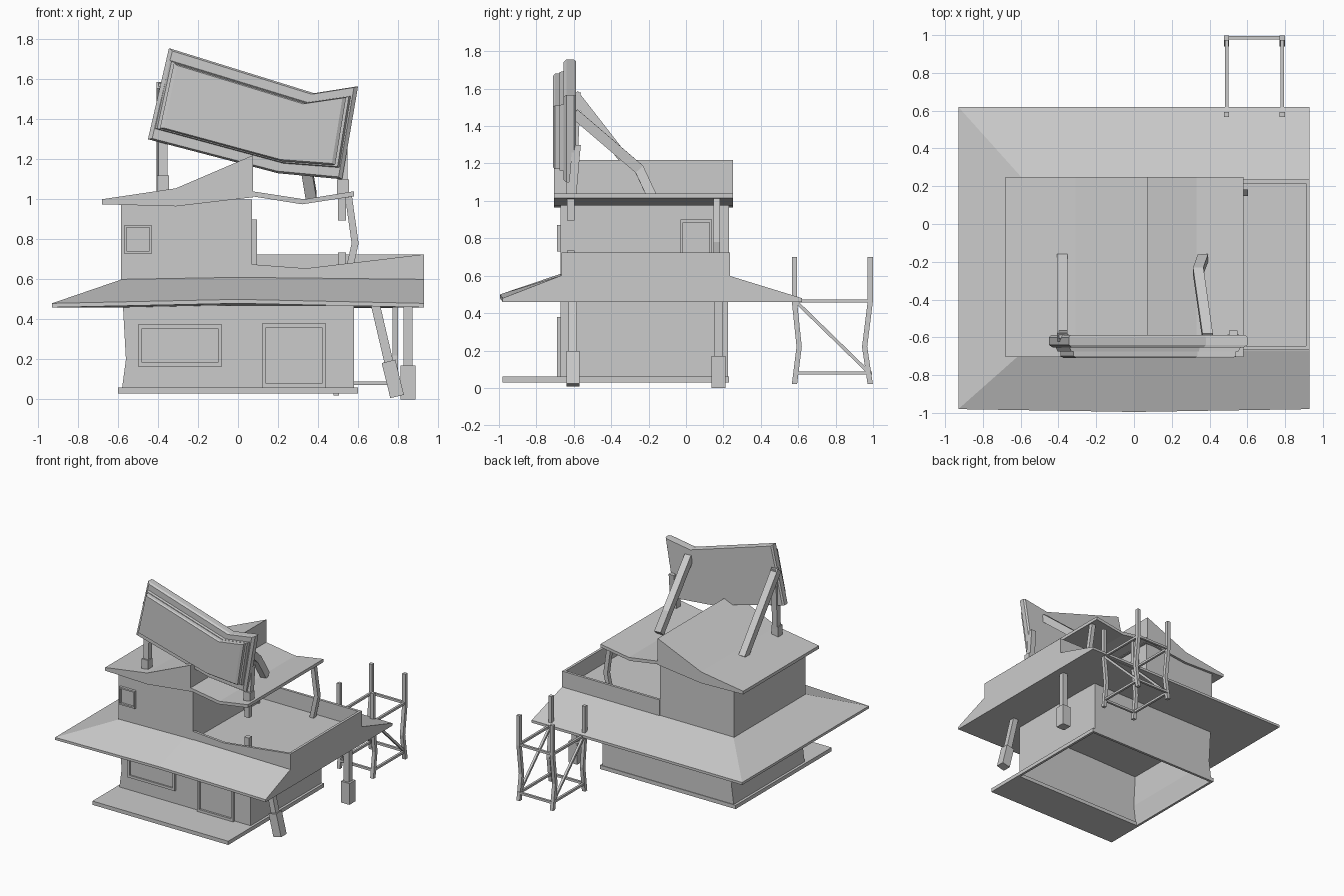
import bpy, bmesh
from mathutils import Vector

cube = bpy.data.objects.get("Cube")
if cube:
    bpy.data.objects.remove(cube, do_unlink=True)

grey = bpy.data.materials.new("plain_grey")
grey.use_nodes = True
grey.diffuse_color = (0.6, 0.6, 0.6, 1)
grey.node_tree.nodes["Principled BSDF"].inputs["Base Color"].default_value = (0.6, 0.6, 0.6, 1)


def loft(name, rings, bottom=True, top=True):
    """Skin matching rings of points, with optional end caps."""
    bm = bmesh.new()
    loops = [[bm.verts.new(p) for p in ring] for ring in rings]
    n = len(loops[0])
    for a, b in zip(loops, loops[1:]):
        for i in range(n):
            j = (i + 1) % n
            bm.faces.new((a[i], a[j], b[j], b[i]))
    if bottom:
        bm.faces.new(loops[0][::-1])
    if top:
        bm.faces.new(loops[-1])
    bmesh.ops.recalc_face_normals(bm, faces=bm.faces)
    mesh = bpy.data.meshes.new(name)
    bm.to_mesh(mesh)
    bm.free()
    mesh.materials.append(grey)
    obj = bpy.data.objects.new(name, mesh)
    bpy.context.collection.objects.link(obj)
    return obj


def prism(name, outline, y0, y1):
    """Extrude an x-z outline along y."""
    return loft(name, [[(x, y, z) for x, z in outline] for y in (y0, y1)])


def box(name, x0, x1, y0, y1, z0, z1):
    return prism(name, [(x0, z0), (x1, z0), (x1, z1), (x0, z1)], y0, y1)


def beam(name, path, w):
    """Square bar of width w along a path."""
    pts = [Vector(p) for p in path]
    d = (pts[-1] - pts[0]).normalized()
    ref = Vector((1, 0, 0)) if abs(d.x) < 0.8 else Vector((0, 1, 0))
    u = (ref - d * ref.dot(d)).normalized() * w / 2
    v = d.cross(u)
    return loft(name, [[p + u + v, p - u + v, p - u - v, p + u - v] for p in pts])


def frame(name, x0, x1, z0, z1, y, depth, w=0.02):
    """Framed opening on a front wall, with a recessed panel."""
    def ring(inset, yy):
        return [(x0 + inset, yy, z0 + inset), (x1 - inset, yy, z0 + inset),
                (x1 - inset, yy, z1 - inset), (x0 + inset, yy, z1 - inset)]
    return loft(name, [ring(0, y), ring(0, y - depth), ring(w, y - depth),
                       ring(w, y - 0.004)], bottom=False)


# Base: porch deck and narrow sill around the walls
box("porch_deck", -0.6, 0.6, -0.98, -0.66, 0.03, 0.06)
for side, x in (("left", 0.58), ("right", -0.6)):
    box(side + "_sill", x, x + 0.02, -0.66, 0.23, 0.03, 0.06)
box("back_sill", -0.58, 0.58, 0.21, 0.23, 0.03, 0.06)

# Ground floor walls, pinched slightly on one side, open below
loft("ground_floor_walls",
     [[(l, -0.67, z), (0.58, -0.67, z), (0.58, 0.225, z), (l, 0.225, z)]
      for l, z in ((-0.58, 0.05), (-0.56, 0.2), (-0.575, 0.47))], False, False)
frame("shop_window", -0.5, -0.08, 0.165, 0.375, -0.67, 0.015)
frame("front_door", 0.12, 0.44, 0.06, 0.38, -0.67, 0.02)

# Skirt roof, hipped on one end and cut off square on the other
eave = [(-0.93, -0.98, 0.46), (0, -0.995, 0.48), (0.93, -0.98, 0.46),
        (0.93, 0.62, 0.46), (-0.93, 0.62, 0.46)]
loft("skirt_roof", [
    eave,
    [(x, y, z + 0.02) for x, y, z in eave],
    [(-0.58, -0.67, 0.6), (0, -0.67, 0.61), (0.93, -0.67, 0.6),
     (0.93, 0.23, 0.6), (-0.58, 0.23, 0.6)]])

# Balcony parapet
prism("front_parapet", [(0.07, 0.59), (0.93, 0.59), (0.93, 0.725),
                        (0.34, 0.655), (0.07, 0.675)], -0.665, -0.645)
box("side_parapet", 0.91, 0.93, -0.645, 0.215, 0.59, 0.725)
box("back_parapet", 0.07, 0.93, 0.215, 0.235, 0.59, 0.725)

# Upper room
box("upper_room", -0.585, 0.07, -0.67, 0.23, 0.59, 1.0)
frame("upper_window", -0.57, -0.43, 0.73, 0.87, -0.67, 0.02, 0.012)
box("balcony_door", 0.07, 0.085, -0.02, 0.13, 0.6, 0.89)
for y in (-0.03, 0.125):
    box("balcony_door_jamb", 0.07, 0.095, y, y + 0.015, 0.6, 0.9)
box("balcony_door_lintel", 0.07, 0.095, -0.015, 0.125, 0.885, 0.9)

# Upswept roof and thin sagging canopy
prism("upswept_roof", [(-0.68, 0.975), (-0.31, 0.965), (0.075, 1.01),
                       (0.075, 1.22), (-0.31, 1.055), (-0.68, 1.0)], -0.705, 0.25)
prism("canopy", [(0.07, 1.015), (0.32, 0.975), (0.58, 1.015),
                 (0.58, 1.04), (0.33, 1.0), (0.07, 1.04)], -0.705, 0.25)

# Canopy posts, the front one broken
beam("bent_canopy_post", [(0.55, 0.165, 1.03), (0.585, 0.165, 0.78), (0.545, 0.165, 0.6)], 0.035)
beam("broken_post_upper", [(0.52, -0.615, 1.03), (0.52, -0.615, 0.895)], 0.04)
beam("broken_post_stub", [(0.52, -0.615, 0.6), (0.52, -0.615, 0.735)], 0.04)

# Ground posts under the overhang
beam("straight_post", [(0.85, 0.175, 0.16), (0.85, 0.175, 0.47)], 0.045)
beam("straight_post_foot", [(0.85, 0.175, 0), (0.85, 0.175, 0.17)], 0.075)
beam("leaning_post", [(0.755, -0.605, 0.18), (0.685, -0.605, 0.48)], 0.045)
beam("leaning_post_foot", [(0.795, -0.605, 0.015), (0.752, -0.605, 0.19)], 0.07)

# Billboard: stepped slab with a raised front panel
outer = [(-0.45, 1.3), (-0.345, 1.755), (0.38, 1.53), (0.6, 1.565), (0.52, 1.1), (0.2, 1.13)]
inner = [(-0.39, 1.355), (-0.32, 1.68), (0.335, 1.48), (0.54, 1.51), (0.485, 1.17), (0.22, 1.19)]


def step(outline, y, scale):
    return [(0.08 + (x - 0.08) * scale, y, 1.4 + (z - 1.4) * scale) for x, z in outline]


loft("billboard", [step(outer, -0.588, 0.98), step(outer, -0.6, 1), step(outer, -0.64, 1),
                   step(outer, -0.655, 0.96), step(inner, -0.655, 1.05),
                   step(inner, -0.675, 1.03), step(inner, -0.675, 1),
                   step(inner, -0.7, 1), step(inner, -0.71, 0.96)])

# Billboard legs, feet and back braces
for side, x, z0, z1 in (("right", -0.375, 1.04, 1.58), ("left", 0.525, 1.02, 1.3)):
    beam(side + "_billboard_leg", [(x, -0.61, z0), (x, -0.585, z1)], 0.045)
    box(side + "_billboard_foot", x - 0.03, x + 0.03, -0.64, -0.585, z0 - 0.01, z0 + 0.08)
beam("right_brace", [(-0.38, -0.6, 1.57), (-0.38, -0.18, 1.03)], 0.055)
beam("left_brace", [(0.39, -0.6, 1.47), (0.34, -0.25, 1.17), (0.365, -0.18, 1.02)], 0.055)

# Scaffold behind the building
for x in (0.49, 0.785):
    for y, mid in ((0.58, 0.605), (0.985, 0.955)):
        beam("scaffold_post", [(x, y, 0.02), (x, mid, 0.22), (x, y, 0.46), (x, y, 0.7)], 0.028)
    for z in (0.08, 0.465):
        beam("scaffold_side_rail", [(x, 0.59, z), (x, 0.98, z)], 0.018)
    beam("scaffold_diagonal", [(x, 0.59, 0.46), (x, 0.97, 0.09)], 0.018)
for y in (0.585, 0.985):
    for z in (0.08, 0.465):
        beam("scaffold_cross_rail", [(0.49, y, z), (0.785, y, z)], 0.018)
